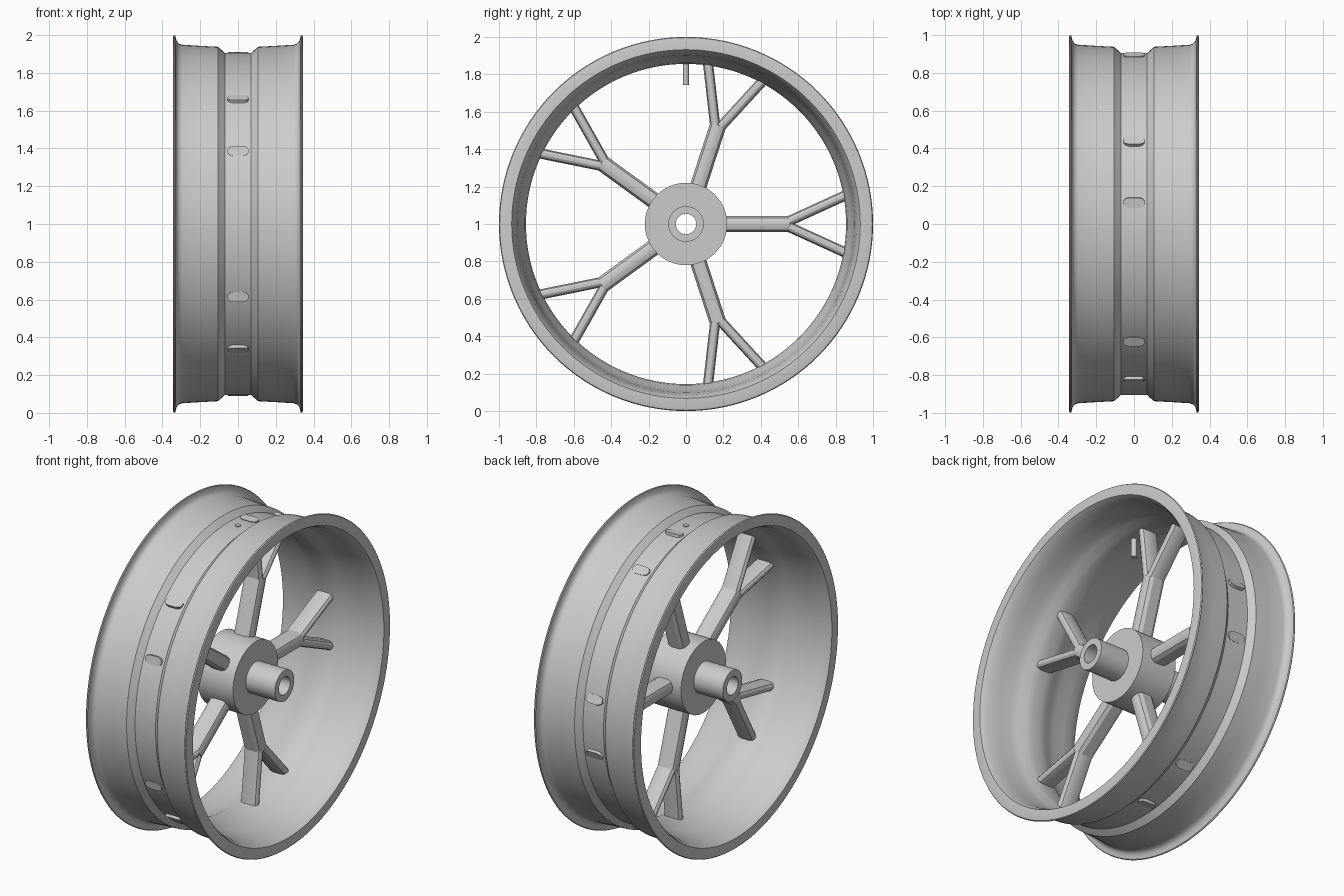
import bpy, bmesh, math
from mathutils import Vector

if "Cube" in bpy.data.objects:
    bpy.data.objects.remove(bpy.data.objects["Cube"])

CENTRE = Vector((0, 0, 1))


def finish(name, bm, smooth=True, angle=30):
    bmesh.ops.recalc_face_normals(bm, faces=bm.faces)
    mesh = bpy.data.meshes.new(name)
    bm.to_mesh(mesh)
    bm.free()
    ob = bpy.data.objects.new(name, mesh)
    bpy.context.collection.objects.link(ob)
    if smooth:
        bpy.ops.object.select_all(action='DESELECT')
        ob.select_set(True)
        bpy.context.view_layer.objects.active = ob
        bpy.ops.object.shade_smooth_by_angle(angle=math.radians(angle))
    return ob


def revolve(name, profile, steps):
    """Turn a closed (x, radius) profile around the wheel axis."""
    bm = bmesh.new()
    rings = []
    for i in range(steps):
        a = 2 * math.pi * i / steps
        rings.append([bm.verts.new(CENTRE + Vector((x, r * math.cos(a), r * math.sin(a))))
                      for x, r in profile])
    n = len(profile)
    for i in range(steps):
        p, q = rings[i], rings[(i + 1) % steps]
        for j in range(n):
            k = (j + 1) % n
            bm.faces.new((p[j], p[k], q[k], q[j]))
    return finish(name, bm)


def bar(bm, start, end, half_x, half_t, turn):
    """Rounded bar between two (radial, sideways) points, turned about the axis."""
    quarter = [(0.5, 1), (0.85, 0.75), (1, 0.28)]
    half = quarter + [(x, -t) for x, t in reversed(quarter)]
    section = half + [(-x, -t) for x, t in half]
    d = (Vector(end) - Vector(start)).normalized()
    side = Vector((-d.y, d.x))
    c, s = math.cos(turn), math.sin(turn)
    ends = []
    for p in (start, end):
        ring = []
        for u, t in section:
            q = Vector(p) + side * (t * half_t)
            ring.append(bm.verts.new(CENTRE + Vector(
                (u * half_x, q.x * c - q.y * s, q.x * s + q.y * c))))
        ends.append(ring)
    n = len(section)
    for i in range(n):
        j = (i + 1) % n
        bm.faces.new((ends[0][i], ends[0][j], ends[1][j], ends[1][i]))
    bm.faces.new(ends[0])
    bm.faces.new(ends[1])


# Rim: outer barrel with drop centre, then the inner wall
outer = [(0.07, 0.905), (0.105, 0.938), (0.2, 0.943), (0.295, 0.949), (0.313, 0.955),
         (0.323, 0.966), (0.328, 0.98), (0.331, 0.996), (0.336, 1.0), (0.342, 0.996),
         (0.345, 0.985)]
inner = [(0.345, 0.932), (0.335, 0.926), (0.30, 0.912), (0.24, 0.902), (0.16, 0.894),
         (0.11, 0.882), (0.07, 0.862), (0.03, 0.856)]
right = outer + inner
revolve("rim", right + [(-x, r) for x, r in reversed(right)], 128)

# Hub and hollow axle
revolve("hub", [(-0.12, 0.055), (-0.12, 0.22), (0.12, 0.22), (0.12, 0.055)], 64)
revolve("axle", [(-0.318, 0.055), (-0.318, 0.095), (0.318, 0.095), (0.318, 0.055)], 48)

# Five forked spokes, whose tips poke through the rim
for i in range(5):
    turn = math.radians(72 * i)
    bm = bmesh.new()
    bar(bm, (0.18, 0), (0.557, 0), 0.06, 0.044, turn)
    for sgn in (1, -1):
        bar(bm, (0.53, 0.006 * sgn), (0.898, 0.174 * sgn), 0.056, 0.027, turn)
    finish(f"spoke_{i + 1}", bm, angle=25)

# Valve stem
bm = bmesh.new()
bmesh.ops.create_cone(bm, cap_ends=True, segments=16, radius1=0.017, radius2=0.017, depth=0.167)
bmesh.ops.translate(bm, verts=bm.verts, vec=(0, 0, 1.8255))
finish("valve_stem", bm, smooth=False)
